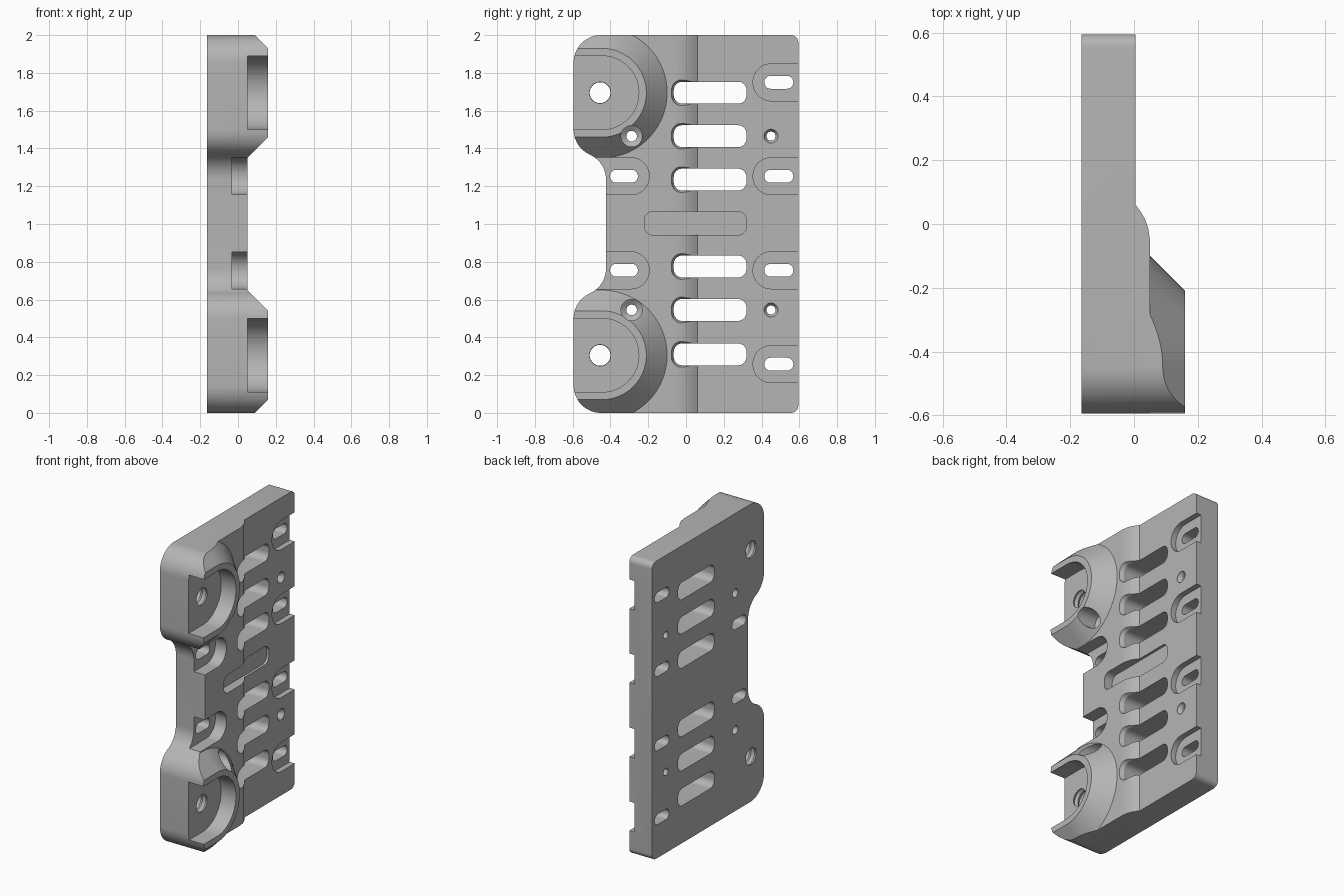
import bpy
import bmesh
from math import cos, sin, pi, radians

cube = bpy.data.objects.get("Cube")
if cube:
    bpy.data.objects.remove(cube, do_unlink=True)

grey = bpy.data.materials.new("plain grey")
grey.use_nodes = True
grey.diffuse_color = (0.46, 0.46, 0.46, 1)
grey.node_tree.nodes["Principled BSDF"].inputs["Base Color"].default_value = grey.diffuse_color

BACK = -0.165       # rear face of the plate
FAR = 0.4           # cutters reach past the surface


def arc(cy, cz, r, a0, a1, n=14):
    """Points of an arc, angles in degrees."""
    angles = [radians(a0 + (a1 - a0) * i / n) for i in range(n + 1)]
    return [(cy + r * cos(a), cz + r * sin(a)) for a in angles]


def rounded(y0, y1, z0, z1, r):
    """Rounded rectangle, counter-clockwise."""
    return (arc(y1 - r, z1 - r, r, 0, 90) + arc(y0 + r, z1 - r, r, 90, 180)
            + arc(y0 + r, z0 + r, r, 180, 270) + arc(y1 - r, z0 + r, r, 270, 360))


def circle(cy, cz, r):
    return arc(cy, cz, r, 0, 360, 40)[:-1]


def loft(name, sections, axis="x"):
    """Solid through matching outlines given as (offset, points)."""
    bm = bmesh.new()
    rings = []
    for d, pts in sections:
        rings.append([bm.verts.new((d, u, v) if axis == "x" else (u, v, d)) for u, v in pts])
    n = len(rings[0])
    for low, high in zip(rings, rings[1:]):
        for i in range(n):
            j = (i + 1) % n
            bm.faces.new((low[i], low[j], high[j], high[i]))
    bm.faces.new(rings[0][::-1])
    bm.faces.new(rings[-1])
    bmesh.ops.remove_doubles(bm, verts=bm.verts, dist=1e-5)
    bmesh.ops.recalc_face_normals(bm, faces=bm.faces)
    mesh = bpy.data.meshes.new(name)
    bm.to_mesh(mesh)
    bm.free()
    mesh.materials.append(grey)
    obj = bpy.data.objects.new(name, mesh)
    bpy.context.collection.objects.link(obj)
    return obj


def combine(target, tool, operation):
    """Apply a boolean and discard the tool."""
    mod = target.modifiers.new("combine", "BOOLEAN")
    mod.operation = operation
    mod.solver = "EXACT"
    mod.object = tool
    bpy.context.view_layer.objects.active = target
    bpy.ops.object.modifier_apply(modifier=mod.name)
    bpy.data.objects.remove(tool, do_unlink=True)


def cut(name, sections):
    combine(plate, loft(name, sections), "DIFFERENCE")


# Stepped plate section, swept upward
section = [(BACK, -0.7), (BACK, 0.7), (0.005, 0.7), (0.005, 0.06), (0.02, 0.04),
           (0.035, 0.015), (0.045, -0.015), (0.05, -0.05), (0.05, -0.7)]
plate = loft("mounting_plate", [(-0.1, section), (2.1, section)], "z")


# Sloped bosses, open toward the front
def u_shape(cz, r):
    return [(-0.8, cz - r)] + arc(-0.445, cz, r, -90, 90, 48) + [(-0.8, cz + r)]


BOSSES = (0.305, 1.695)
for cz in BOSSES:
    boss = loft("boss", [(0.0, u_shape(cz, 0.395)), (0.16, u_shape(cz, 0.235))])
    combine(plate, boss, "UNION")

# Waisted outline, mirrored about mid height
upper = (arc(0.555, 1.96, 0.04, 0, 90, 8) + arc(-0.45, 1.855, 0.145, 90, 180)
         + arc(-0.45, 1.5, 0.145, 180, 246) + arc(-0.5685, 1.235, 0.145, 66, 0))
lower = [(y, 2 - z) for y, z in reversed(upper)]
outline = upper + lower
combine(plate, loft("outline", [(-0.3, outline), (0.3, outline)]), "INTERSECT")

# Boss pockets and threaded holes
for cz in BOSSES:
    pocket = u_shape(cz, 0.195)
    cut("boss_pocket", [(0.05, pocket), (FAR, pocket)])
    thread = [(-0.2 + 0.018 * i, circle(-0.455, cz, 0.055 + 0.01 * (i % 2))) for i in range(15)]
    cut("threaded_hole", thread)

# Long through slots with a soft rim on the raised band
for cz in (0.31, 0.545, 0.775, 1.235, 1.465, 1.695):
    shapes = [rounded(-0.065 - g, 0.32 + g, cz - 0.058 - g, cz + 0.058 + g, 0.045 + g)
              for g in (0, 0.012)]
    cut("long_slot", [(-FAR, shapes[0]), (0.025, shapes[0]), (0.05, shapes[1]), (FAR, shapes[1])])

# Shallow central groove
groove = rounded(-0.22, 0.32, 0.942, 1.065, 0.045)
cut("groove", [(-0.012, groove), (FAR, groove)])


# Recessed adjustment slots along both edges
def recess(cz, pocket_y, slot_y):
    pocket = rounded(*pocket_y, cz - 0.098, cz + 0.098, 0.096)
    cut("recess", [(-0.032, pocket), (FAR, pocket)])
    slot = rounded(*slot_y, cz - 0.034, cz + 0.034, 0.033)
    cut("small_slot", [(-FAR, slot), (FAR, slot)])


for cz in (0.258, 0.755, 1.253, 1.75):
    recess(cz, (0.355, 0.9), (0.415, 0.568))
for cz in (0.755, 1.253):
    recess(cz, (-0.9, -0.195), (-0.402, -0.255))

# Countersunk screw holes
for cz in (0.545, 1.465):
    for cy, r, head, floor in ((-0.288, 0.028, 0.056, 0.0), (0.45, 0.024, 0.037, -0.02)):
        cut("screw_hole", [(-FAR, circle(cy, cz, r)), (floor, circle(cy, cz, r)),
                           (floor + 0.02, circle(cy, cz, head)), (FAR, circle(cy, cz, head))])

# Smooth curves, crisp edges
bpy.ops.object.select_all(action="DESELECT")
plate.select_set(True)
bpy.context.view_layer.objects.active = plate
bpy.ops.object.shade_smooth_by_angle(angle=radians(25))
